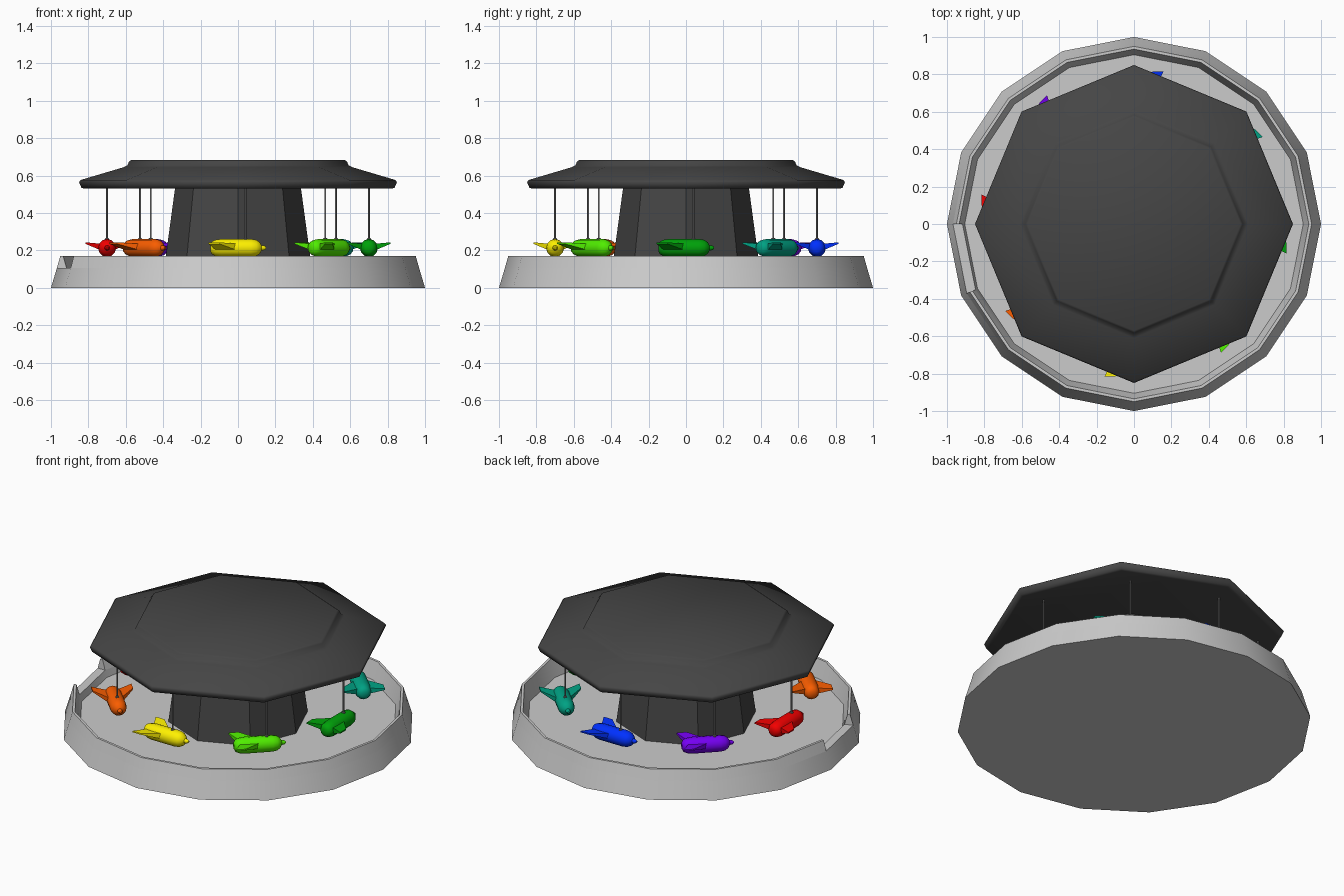
import bpy, bmesh
from math import sin, cos, pi, radians
from mathutils import Matrix, Vector

if "Cube" in bpy.data.objects:
    bpy.data.objects.remove(bpy.data.objects["Cube"])


def material(name, rgb):
    m = bpy.data.materials.new(name)
    m.diffuse_color = (*rgb, 1)
    m.use_nodes = True
    m.node_tree.nodes["Principled BSDF"].inputs["Base Color"].default_value = m.diffuse_color
    return m


def finish(bm, name, mat=None, smooth=None):
    bmesh.ops.remove_doubles(bm, verts=bm.verts, dist=1e-5)
    bmesh.ops.recalc_face_normals(bm, faces=bm.faces)
    me = bpy.data.meshes.new(name)
    bm.to_mesh(me)
    bm.free()
    ob = bpy.data.objects.new(name, me)
    bpy.context.collection.objects.link(ob)
    if mat:
        me.materials.append(mat)
    if smooth:
        bpy.ops.object.select_all(action='DESELECT')
        ob.select_set(True)
        bpy.context.view_layer.objects.active = ob
        bpy.ops.object.shade_smooth_by_angle(angle=radians(smooth))
    return ob


def lathe(bm, profile, n, mat=Matrix()):
    """Revolve (radius, height) points around z, capping both ends."""
    rings = [[bm.verts.new(mat @ Vector((r * cos(2 * pi * k / n), r * sin(2 * pi * k / n), z)))
              for k in range(n)] for r, z in profile]
    for a, b in zip(rings, rings[1:]):
        for k in range(n):
            j = (k + 1) % n
            bm.faces.new((a[k], a[j], b[j], b[k]))
    bm.faces.new(rings[0][::-1])
    bm.faces.new(rings[-1])


dark = material("dark_grey", (0.06, 0.06, 0.06))
rod_mat = material("rod_grey", (0.2, 0.2, 0.2))
base_mat = material("light_grey", (0.56, 0.56, 0.56))

# Platform with a sunken floor and a sill around it
FLOOR, SILL = 0.065, 0.107
bm = bmesh.new()
lathe(bm, [(1.0, 0), (0.968, SILL), (0.917, SILL), (0.905, FLOOR)], 16)
finish(bm, "platform", base_mat, 30)

# Rim wall, with one segment left open as the entrance
bm = bmesh.new()
section = [(0.968, SILL), (0.95, 0.17), (0.935, 0.17), (0.917, SILL)]
rings = []
for k in range(16):
    a = radians(22.5 * (9 + k))
    rings.append([bm.verts.new((r * cos(a), r * sin(a), z)) for r, z in section])
for a, b in zip(rings, rings[1:]):
    for i in range(3):
        bm.faces.new((a[i], b[i], b[i + 1], a[i + 1]))
bm.faces.new(rings[0])
bm.faces.new(rings[-1][::-1])
finish(bm, "rim_wall", base_mat, 30)

# Central tapered column
bm = bmesh.new()
lathe(bm, [(0.4, FLOOR), (0.337, 0.53)], 8)
finish(bm, "column", dark)

# Octagonal roof
bm = bmesh.new()
lathe(bm, [(0.822, 0.53), (0.837, 0.535), (0.85, 0.565), (0.842, 0.576),
           (0.61, 0.645), (0.592, 0.654), (0.582, 0.676), (0.57, 0.684)], 8)
finish(bm, "roof", dark, 60)


def ride_rocket(name, angle, mat):
    # local frame: x points along the flight direction, y toward the centre
    frame = Matrix.Rotation(angle, 4, 'Z') @ Matrix.Translation((0.7, 0, 0)) @ Matrix.Rotation(pi / 2, 4, 'Z')
    lift = frame @ Matrix.Translation((0, 0, 0.213))
    bm = bmesh.new()
    # fuselage and nose tip
    lathe(bm, [(0.018, -0.148), (0.034, -0.139), (0.043, -0.122), (0.048, -0.09),
               (0.048, 0.07), (0.043, 0.098), (0.031, 0.116), (0.014, 0.126),
               (0.012, 0.14), (0.006, 0.15)], 12, lift @ Matrix.Rotation(pi / 2, 4, 'Y'))
    # swept wings, thick at the root, tips raised: (x, y, z, half thickness)
    outline = [(0.0, 0.03, 0.004, 0.018), (-0.115, 0.03, 0.004, 0.018),
               (-0.158, 0.116, 0.026, 0.004), (-0.1, 0.116, 0.026, 0.004)]
    for s in (-1, 1):
        lo, hi = [[bm.verts.new(lift @ Vector((x, s * y, z + d * t))) for x, y, z, t in outline]
                  for d in (-1, 1)]
        bm.faces.new(lo[::-1])
        bm.faces.new(hi)
        for i in range(4):
            j = (i + 1) % 4
            bm.faces.new((lo[i], lo[j], hi[j], hi[i]))
    finish(bm, name, mat, 35)
    # hanging rod with its socket
    bm = bmesh.new()
    lathe(bm, [(0.011, 0.25), (0.011, 0.264), (0.005, 0.266), (0.005, 0.535)], 8,
          frame @ Matrix.Translation((0.04, 0, 0)))
    finish(bm, name + "_rod", rod_mat, 50)


# Eight hanging rockets around the column
COLOURS = [("green", (0, 0.36, 0.003)), ("teal", (0, 0.36, 0.23)),
           ("blue", (0, 0.03, 1)), ("purple", (0.18, 0, 0.9)),
           ("red", (0.9, 0, 0)), ("orange", (0.95, 0.11, 0)),
           ("yellow", (1, 0.88, 0)), ("lime", (0.08, 0.85, 0))]
for i, (colour, rgb) in enumerate(COLOURS):
    ride_rocket("rocket_" + colour, i * pi / 4, material(colour, rgb))
